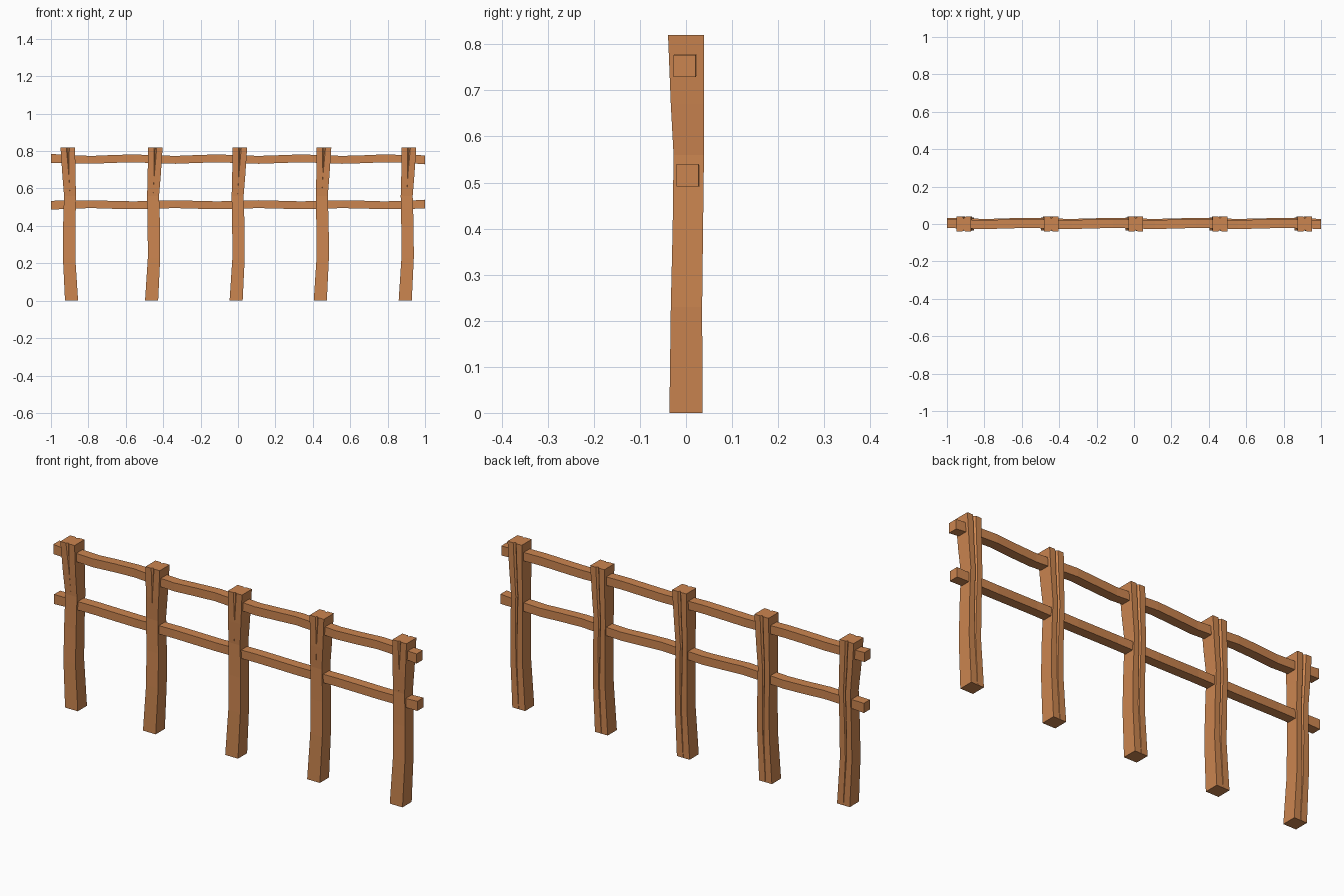
import bpy, bmesh, math

if "Cube" in bpy.data.objects:
    bpy.data.objects.remove(bpy.data.objects["Cube"])

wood = bpy.data.materials.new("warm brown wood")
wood.diffuse_color = (0.60, 0.235, 0.08, 1)
wood.use_nodes = True
wood.node_tree.nodes["Principled BSDF"].inputs["Base Color"].default_value = wood.diffuse_color


def loft(name, rings):
    """Skin a list of closed rings and cap both ends."""
    bm = bmesh.new()
    loops = [[bm.verts.new(p) for p in r] for r in rings]
    n = len(loops[0])
    for a, b in zip(loops, loops[1:]):
        for i in range(n):
            j = (i + 1) % n
            bm.faces.new((a[i], a[j], b[j], b[i]))
    bm.faces.new(loops[0][::-1])
    bm.faces.new(loops[-1])
    bmesh.ops.recalc_face_normals(bm, faces=bm.faces)
    mesh = bpy.data.meshes.new(name)
    bm.to_mesh(mesh)
    bm.free()
    mesh.materials.append(wood)
    obj = bpy.data.objects.new(name, mesh)
    bpy.context.collection.objects.link(obj)
    return obj


# Post rings: z, centre x, centre y, half width, half depth, front crack, back crack
POST = [
    (0.00, -0.010, 0.000, 0.035, 0.036, 0.000, 0.001),
    (0.23, 0.003, 0.001, 0.033, 0.034, 0.000, 0.003),
    (0.40, 0.002, 0.004, 0.033, 0.033, 0.000, 0.005),
    (0.56, -0.002, 0.006, 0.032, 0.033, 0.000, 0.006),
    (0.67, 0.004, 0.003, 0.035, 0.036, 0.0005, 0.007),
    (0.82, 0.010, 0.000, 0.039, 0.039, 0.008, 0.008),
]


def post(name, x0, side):
    rings = []
    for z, cx, cy, w, d, f, b in POST:
        outline = [(-w, -d), (-f, -d), (0, -d + f * 0.9), (f, -d), (w, -d),
                   (w, d), (b, d), (0, d - b * 1.2), (-b, d), (-w, d)]
        rings.append([(x0 + side * (cx + x), cy + y, z) for x, y in outline])
    loft(name, rings)


# Five bent, cracked posts; the left one is mirrored
for k, x0 in enumerate((-0.90, -0.452, 0.0, 0.45, 0.904)):
    post(f"post_{k + 1}", x0, -1 if k == 0 else 1)


# Wavy square rails running through the posts
def rail(name, zc, yc, wave_z, wave_y):
    rings = []
    steps = 18
    for i in range(steps + 1):
        x = -1 + 2 * i / steps
        c = math.cos(2 * math.pi * (x + 0.57) / 0.455)
        y, z = yc + wave_y * c, zc + wave_z * c
        h = 0.024 if i in (0, steps) else 0.021
        rings.append([(x, y - 0.024, z - h), (x, y + 0.024, z - h),
                      (x, y + 0.024, z + h), (x, y - 0.024, z + h)])
    loft(name, rings)


rail("upper_rail", 0.757, 0.0, 0.004, 0.003)
rail("lower_rail", 0.513, 0.006, -0.003, 0.003)
